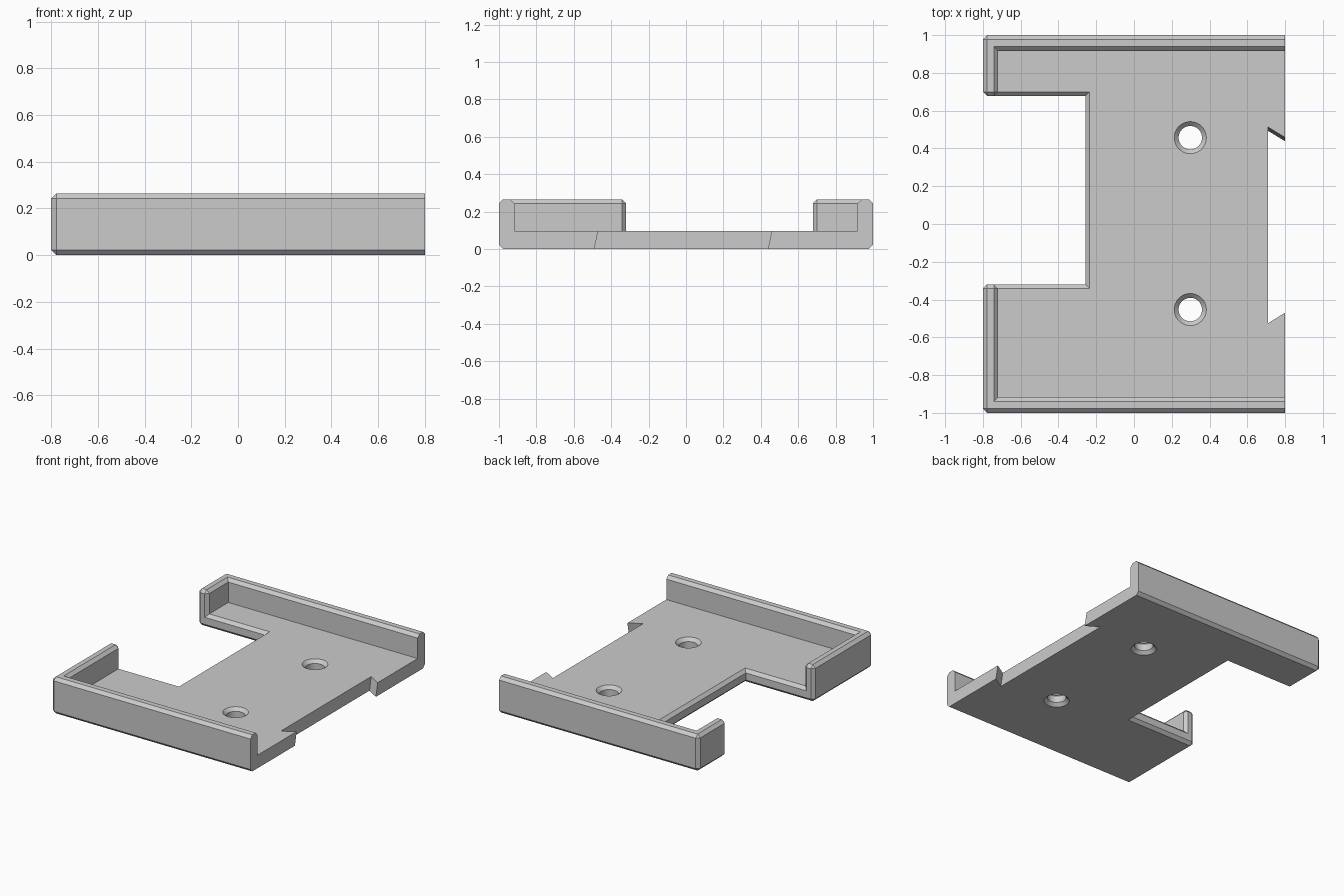
import bpy, bmesh, math

if "Cube" in bpy.data.objects:
    bpy.data.objects.remove(bpy.data.objects["Cube"])

BEV = 0.022      # chamfer width on the rims
TOP = 0.265      # wall height
FLOOR = 0.095    # plate thickness

grey = bpy.data.materials.new("light grey")
grey.diffuse_color = (0.6, 0.6, 0.6, 1)
grey.use_nodes = True
grey.node_tree.nodes["Principled BSDF"].inputs["Base Color"].default_value = grey.diffuse_color


def loft(name, rings):
    """Closed solid through a stack of rings with equal point counts."""
    bm = bmesh.new()
    loops = [[bm.verts.new(p) for p in ring] for ring in rings]
    n = len(loops[0])
    for a, b in zip(loops, loops[1:]):
        for i in range(n):
            j = (i + 1) % n
            bm.faces.new((a[i], a[j], b[j], b[i]))
    bm.faces.new(loops[0][::-1])
    bm.faces.new(loops[-1])
    bmesh.ops.recalc_face_normals(bm, faces=bm.faces)
    mesh = bpy.data.meshes.new(name)
    bm.to_mesh(mesh)
    bm.free()
    obj = bpy.data.objects.new(name, mesh)
    bpy.context.collection.objects.link(obj)
    return obj


def box(name, x0, x1, y0, y1, z0, z1):
    corners = [(x0, y0), (x1, y0), (x1, y1), (x0, y1)]
    return loft(name, [[(x, y, z) for x, y in corners] for z in (z0, z1)])


def cut(obj, cutter):
    """Subtract the cutter, then remove it."""
    mod = obj.modifiers.new("cut", 'BOOLEAN')
    mod.operation = 'DIFFERENCE'
    mod.solver = 'EXACT'
    mod.object = cutter
    bpy.context.view_layer.objects.active = obj
    bpy.ops.object.modifier_apply(modifier=mod.name)
    bpy.data.objects.remove(cutter, do_unlink=True)


# Tray: a block with an open-ended pocket and a notch through its left side
tray = box("mounting_tray", -0.8, 0.8, -1, 1, 0, TOP)
cut(tray, box("pocket_cutter", -0.72, 1.0, -0.917, 0.917, FLOOR, 0.5))
cut(tray, box("notch_cutter", -1.0, -0.257, -0.32, 0.678, -0.2, 0.5))

# Chamfer every outside edge except those on the open right end
bm = bmesh.new()
bm.from_mesh(tray.data)
bmesh.ops.remove_doubles(bm, verts=bm.verts, dist=1e-5)
bmesh.ops.dissolve_limit(bm, angle_limit=0.02, verts=bm.verts, edges=bm.edges)
bmesh.ops.recalc_face_normals(bm, faces=bm.faces)
rims = [e for e in bm.edges
        if len(e.link_faces) == 2 and e.calc_face_angle_signed() > 0.5
        and not all(v.co.x > 0.79 for v in e.verts)]
bmesh.ops.bevel(bm, geom=rims, offset=BEV, offset_type='OFFSET', segments=1,
                profile=0.5, affect='EDGES', clamp_overlap=True)
bm.to_mesh(tray.data)
bm.free()


# Slanted dovetail slot in the open end
def dovetail_ring(z):
    s = 0.02 * (z / FLOOR - 1)
    k = 0.055 / 0.09 * 0.1       # taper carried past the end face
    return [(0.71, -0.525 + s, z), (0.81, -0.525 + k + s, z),
            (0.81, 0.513 - k + s, z), (0.71, 0.513 + s, z)]


cut(tray, loft("dovetail_cutter", [dovetail_ring(-0.1), dovetail_ring(0.2)]))

# Screw holes, countersunk on both faces
R, SINK = 0.062, 0.023
for y in (0.457, -0.453):
    profile = [(R + SINK + 0.05, -0.05), (R, SINK), (R, FLOOR - SINK),
               (R + SINK + 0.05, FLOOR + 0.05)]
    rings = [[(0.298 + r * math.cos(a), y + r * math.sin(a), z)
              for a in (2 * math.pi * i / 48 for i in range(48))]
             for r, z in profile]
    cut(tray, loft("screw_hole_cutter", rings))

# One colour, sharp chamfers, smooth hole walls
tray.data.materials.clear()
tray.data.materials.append(grey)
for poly in tray.data.polygons:
    poly.material_index = 0
bpy.ops.object.select_all(action='DESELECT')
tray.select_set(True)
bpy.context.view_layer.objects.active = tray
bpy.ops.object.shade_smooth_by_angle(angle=math.radians(25))
